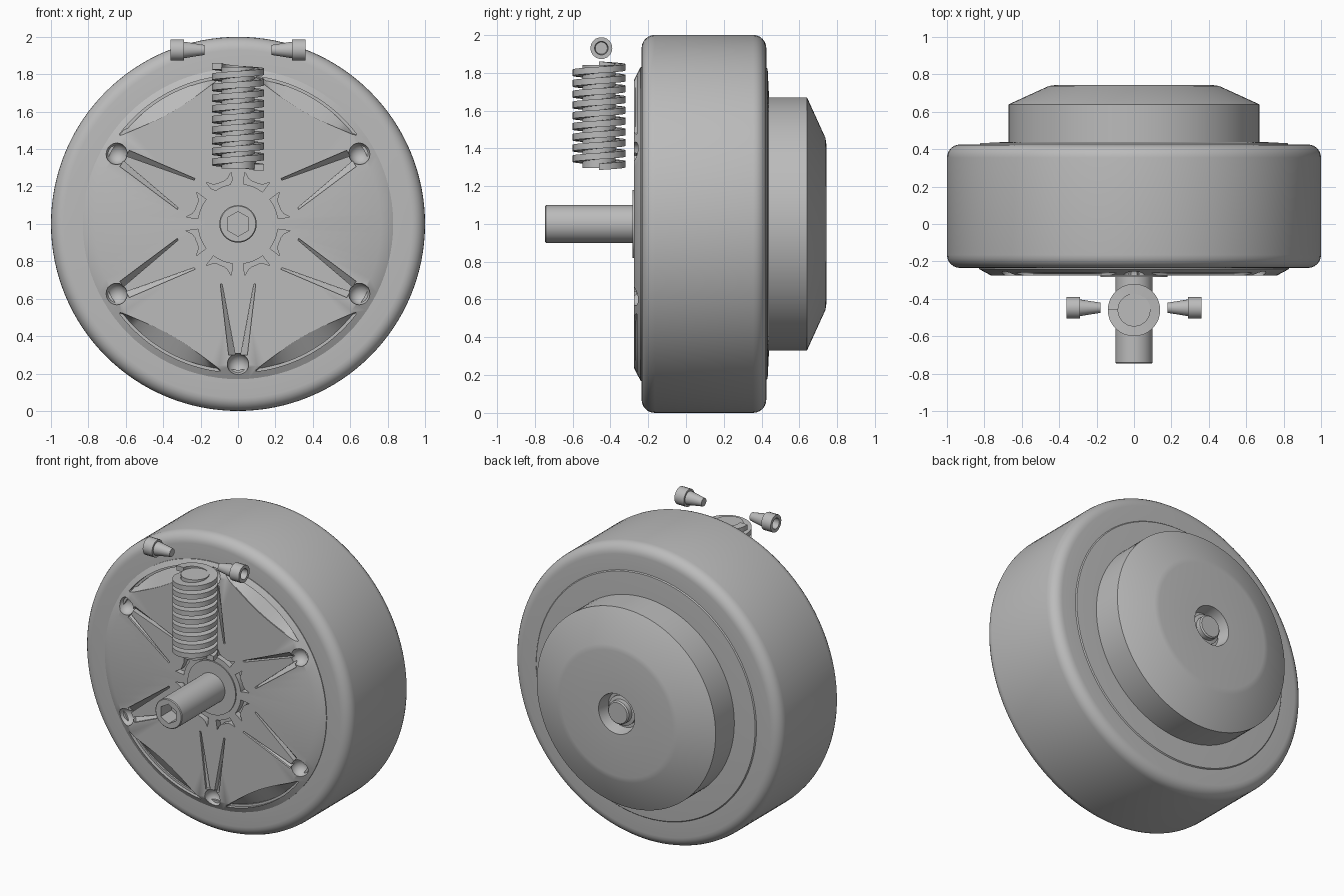
import bpy, bmesh, math
from mathutils import Matrix, Vector

old = bpy.data.objects.get("Cube")
if old:
    bpy.data.objects.remove(old, do_unlink=True)

grey = bpy.data.materials.new("plain grey")
grey.use_nodes = True
grey.diffuse_color = (0.5, 0.5, 0.5, 1)
grey.node_tree.nodes["Principled BSDF"].inputs["Base Color"].default_value = (0.5, 0.5, 0.5, 1)

AXLE = Vector((0, 0, 1))


def finish(bm, name, angle=30):
    bmesh.ops.remove_doubles(bm, verts=bm.verts, dist=1e-5)
    bmesh.ops.recalc_face_normals(bm, faces=bm.faces)
    me = bpy.data.meshes.new(name)
    bm.to_mesh(me)
    bm.free()
    me.materials.append(grey)
    ob = bpy.data.objects.new(name, me)
    bpy.context.collection.objects.link(ob)
    smooth(ob, angle)
    return ob


def select(ob):
    bpy.ops.object.select_all(action='DESELECT')
    ob.select_set(True)
    bpy.context.view_layer.objects.active = ob


def smooth(ob, angle=30):
    select(ob)
    bpy.ops.object.shade_smooth_by_angle(angle=math.radians(angle))


def lathe(name, profile, n=96, closed=False, matrix=None):
    """Turn (radius, y) points about the y axis."""
    bm = bmesh.new()
    rings = []
    for i in range(n):
        a = 2 * math.pi * i / n
        rings.append([bm.verts.new((r * math.cos(a), y, r * math.sin(a))) for r, y in profile])
    m = len(profile)
    for i in range(n):
        a, b = rings[i], rings[(i + 1) % n]
        for j in range(m if closed else m - 1):
            k = (j + 1) % m
            if profile[j][0] == 0:
                quad = (a[j], a[k], b[k])
            elif profile[k][0] == 0:
                quad = (a[j], a[k], b[j])
            else:
                quad = (a[j], a[k], b[k], b[j])
            bm.faces.new(quad)
    bm.transform(matrix or Matrix.Translation(AXLE))
    return finish(bm, name)


def add_strip(bm, outer, inner, top, deep_out, deep_in):
    """Closed solid between two (x, z) paths, with its floor sloping between them."""
    rows = []
    for (ox, oz), (ix, iz) in zip(outer, inner):
        rows.append([bm.verts.new((ox, top, oz + 1)), bm.verts.new((ix, top, iz + 1)),
                     bm.verts.new((ix, deep_in, iz + 1)), bm.verts.new((ox, deep_out, oz + 1))])
    for a, b in zip(rows, rows[1:]):
        for j in range(4):
            k = (j + 1) % 4
            bm.faces.new((a[j], a[k], b[k], b[j]))
    bm.faces.new(rows[0])
    bm.faces.new(rows[-1])


def cut(ob, bm):
    cutter = finish(bm, "cutter")
    cutter.hide_render = True
    select(ob)
    mod = ob.modifiers.new("cut", 'BOOLEAN')
    mod.operation, mod.solver, mod.object = 'DIFFERENCE', 'EXACT', cutter
    bpy.ops.object.modifier_apply(modifier=mod.name)
    bpy.data.objects.remove(cutter, do_unlink=True)


def polar(r, deg):
    a = math.radians(deg)
    return r * math.cos(a), r * math.sin(a)


# Tyre with rounded shoulders
def shoulder(cy, start):
    return [(0.93 + polar(0.07, start + t)[0], cy + polar(0.07, start + t)[1])
            for t in range(0, 91, 15)]


lathe("tyre", [(0.78, -0.235)] + shoulder(-0.165, -90) + shoulder(0.355, 0) + [(0.78, 0.425)],
      n=128, closed=True)

# Wheel disc with sloped front and back edges
disc = lathe("wheel_disc", [(0, -0.275), (0.765, -0.275), (0.83, -0.24), (0.83, 0.42),
                            (0.82, 0.432), (0.66, 0.44), (0, 0.44)])

# Crescent pockets near the rim
bm = bmesh.new()
for mid in (60, 120, 240, 300):
    outer, inner = [], []
    for i in range(13):
        t = -1 + i / 6
        outer.append(polar(0.795, mid + 23 * t))
        inner.append(polar(0.785 - 0.09 * (1 - t * t), mid + 23 * t))
    add_strip(bm, outer, inner, -0.4, -0.215, -0.268)
cut(disc, bm)

# Pairs of tapering grooves from each lug to the hub
bm = bmesh.new()
for k in range(6):
    rot = Matrix.Rotation(math.radians(30 + 60 * k), 2)
    for s in (-1, 1):
        pts = [rot @ Vector(p) for p in ((0.70, s * 0.05), (0.32, s * 0.095),
                                         (0.70, s * 0.015), (0.32, s * 0.085))]
        add_strip(bm, pts[:2], pts[2:], -0.4, -0.262, -0.24)
cut(disc, bm)

# Round lug hollows
bm = bmesh.new()
for k in range(6):
    x, z = polar(0.75, 30 + 60 * k)
    bmesh.ops.create_uvsphere(bm, u_segments=20, v_segments=10, radius=0.058,
                              matrix=Matrix.Translation((x, -0.27, z + 1)))
cut(disc, bm)

# Ring of slots around the hub, each with a small outward nib
bm = bmesh.new()
for k in range(8):
    mid = 22.5 + 45 * k
    angles = [mid - 15 + 5 * i for i in range(7)]
    radii = [0.28, 0.25, 0.24, 0.24, 0.24, 0.25, 0.28]
    add_strip(bm, [polar(r, a) for r, a in zip(radii, angles)],
              [polar(0.215, a) for a in angles], -0.4, -0.235, -0.235)
cut(disc, bm)
smooth(disc)

# Hub boss and axle with a hexagonal socket
lathe("hub_boss", [(0, -0.283), (0.18, -0.283), (0.18, -0.2), (0, -0.2)], n=64)
axle = lathe("axle", [(0, -0.745), (0.095, -0.745), (0.1, -0.74), (0.1, -0.25), (0, -0.25)], n=48)
bm = bmesh.new()
bmesh.ops.create_cone(bm, cap_ends=True, segments=6, radius1=0.066, radius2=0.066, depth=0.3,
                      matrix=Matrix.Translation((0, -0.78, 1)) @ Matrix.Rotation(math.pi / 2, 4, 'X'))
cut(axle, bm)
smooth(axle)

# Rear drum with a chamfered cap and centre recess
lathe("rear_drum", [(0, 0.40), (0.67, 0.40), (0.67, 0.64), (0.455, 0.738), (0.42, 0.743),
                    (0.135, 0.743), (0.12, 0.66), (0, 0.66)])
lathe("rear_pin", [(0, 0.73), (0.07, 0.73), (0.078, 0.722), (0.078, 0.69), (0.1, 0.685),
                   (0.1, 0.65), (0, 0.65)], n=48)

# Coil spring of flat section, standing in front of the wheel
bm = bmesh.new()
turns, per, low, thick = 9.5, 36, 1.285, 0.034
pitch = (1.86 - low - thick) / turns
rings = []
for i in range(int(turns * per) + 1):
    t = i / per
    c, s = polar(1, 360 * t)
    z = low + pitch * t
    rings.append([bm.verts.new((r * c, -0.46 + r * s, z + h))
                  for r, h in ((0.085, 0), (0.14, 0), (0.14, thick), (0.085, thick))])
for a, b in zip(rings, rings[1:]):
    for j in range(4):
        k = (j + 1) % 4
        bm.faces.new((a[j], a[k], b[k], b[j]))
bm.faces.new(rings[0])
bm.faces.new(rings[-1])
finish(bm, "coil_spring")
lathe("spring_core", [(0, 0), (0.088, 0), (0.088, 0.545), (0, 0.545)], n=32,
      matrix=Matrix.Translation((0, -0.46, 1.295)) @ Matrix.Rotation(math.pi / 2, 4, 'X'))

# Pair of tapered socket-head bolts either side of the spring
for side, name in ((1, "left_bolt"), (-1, "right_bolt")):
    lathe(name, [(0, 0.315), (0.032, 0.315), (0.036, 0.36), (0.058, 0.36), (0.058, 0.29),
                 (0.045, 0.29), (0.027, 0.18), (0, 0.18)], n=18,
          matrix=Matrix.Translation((0, -0.448, 1.93)) @ Matrix.Rotation(-side * math.pi / 2, 4, 'Z'))
